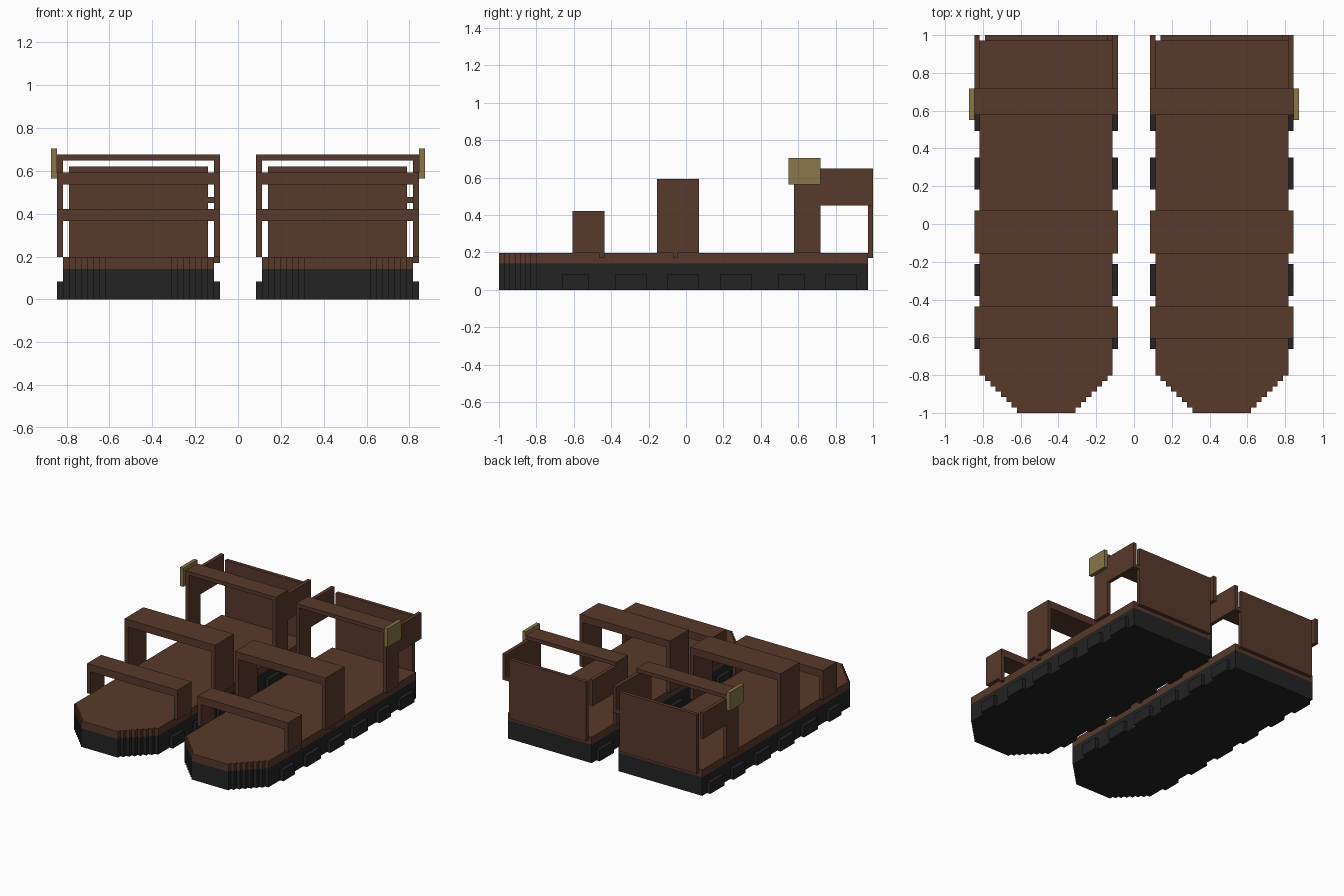
import bpy
import bmesh
from mathutils import Vector

if "Cube" in bpy.data.objects:
    bpy.data.objects.remove(bpy.data.objects["Cube"], do_unlink=True)

U = 2 / 71        # one block of the model's grid
SHIFT = 33        # spacing between the two sandals, in blocks
INNER, OUTER = 3, 30
BACK = 35.5


def material(name, color):
    mat = bpy.data.materials.new(name)
    mat.use_nodes = True
    rgba = (*color, 1)
    mat.diffuse_color = rgba
    mat.node_tree.nodes["Principled BSDF"].inputs["Base Color"].default_value = rgba
    return mat


leather = material("brown leather", (0.098, 0.041, 0.025))
rubber = material("black rubber", (0.017, 0.017, 0.017))
brass = material("dull brass", (0.255, 0.18, 0.065))


def prism(name, outline, axis, start, end, mat, offset):
    """Extrude a flat outline from start to end along the x, y or z axis."""
    def place(p):
        a, b = p
        co = {"x": (start, a, b), "y": (a, start, b), "z": (a, b, start)}[axis]
        return (Vector(co) + Vector((offset, 0, 0))) * U

    bm = bmesh.new()
    face = bm.faces.new([bm.verts.new(place(p)) for p in outline])
    grown = bmesh.ops.extrude_face_region(bm, geom=[face], use_keep_orig=True)
    step = Vector([(end - start) * U if a == axis else 0 for a in "xyz"])
    bmesh.ops.translate(bm, vec=step,
                        verts=[v for v in grown["geom"] if isinstance(v, bmesh.types.BMVert)])
    bmesh.ops.recalc_face_normals(bm, faces=bm.faces)
    mesh = bpy.data.meshes.new(name)
    bm.to_mesh(mesh)
    bm.free()
    mesh.materials.append(mat)
    obj = bpy.data.objects.new(name, mesh)
    bpy.context.collection.objects.link(obj)
    return obj


def box(name, xs, ys, zs, mat, offset):
    outline = [(xs[0], ys[0]), (xs[1], ys[0]), (xs[1], ys[1]), (xs[0], ys[1])]
    return prism(name, outline, "z", zs[0], zs[1], mat, offset)


def sole_outline():
    """Long slab with a stair-stepped toe."""
    left, right = INNER + 1, OUTER - 1
    steps = 7
    toe = []
    for k in range(steps):
        inset = steps - k
        toe += [(inset, k - BACK), (inset, k + 1 - BACK)]
    toe += [(0, steps - BACK), (0, BACK - 1)]
    # drop repeated corners
    toe = list(dict.fromkeys(toe))
    return [(left + i, y) for i, y in toe] + [(right - i, y) for i, y in reversed(toe)]


def arch(name, ys, top, thick, offset):
    """Strap that bridges the foot: two thin legs and a flat bar."""
    low, under = 7, top - thick
    outline = [(INNER, low), (INNER, top), (OUTER, top), (OUTER, low),
               (OUTER - 1, low), (OUTER - 1, under), (INNER + 1, under), (INNER + 1, low)]
    prism(name, outline, "y", ys[0], ys[1], leather, offset)


def sandal(side, offset, buckle_x):
    # Sole and footbed
    prism(side + "_sole", sole_outline(), "z", 0, 5, rubber, offset)
    prism(side + "_footbed", sole_outline(), "z", 5, 7, leather, offset)

    # Tread lugs along both edges
    lugs = [(-23.5, 5), (-13.5, 6), (-3.5, 6), (6.5, 6), (17.5, 5), (26.5, 6)]
    for y, length in lugs:
        for x in (INNER, OUTER - 1):
            box(side + "_tread_lug", (x, x + 1), (y, y + length), (0, 3), rubber, offset)

    # Straps over the foot
    arch(side + "_toe_strap", (-21.5, -15.5), 15, 2, offset)
    arch(side + "_instep_strap", (-5.5, 2.5), 21, 2, offset)
    arch(side + "_ankle_strap", (20.5, 25.5), 24, 1, offset)

    # Small strap anchors on one edge
    for y in (-16.5, -2.5):
        box(side + "_strap_anchor", (OUTER - 1, OUTER), (y, y + 1), (6, 7), leather, offset)

    # Heel: side bands, back panel and its link
    for x in (INNER, OUTER - 1):
        box(side + "_heel_band", (x, x + 1), (25.5, BACK), (16, 23), leather, offset)
    box(side + "_heel_panel", (5, 28), (BACK - 1, BACK), (6, 22), leather, offset)
    box(side + "_heel_link", (28, 29), (BACK - 1, BACK), (16, 17), leather, offset)

    # Buckle on the outside of the ankle strap
    box(side + "_buckle", (buckle_x, buckle_x + 1), (19.5, 25.5), (20, 25), brass, offset)


sandal("left", 0, OUTER)
sandal("right", -SHIFT, INNER - 1)
